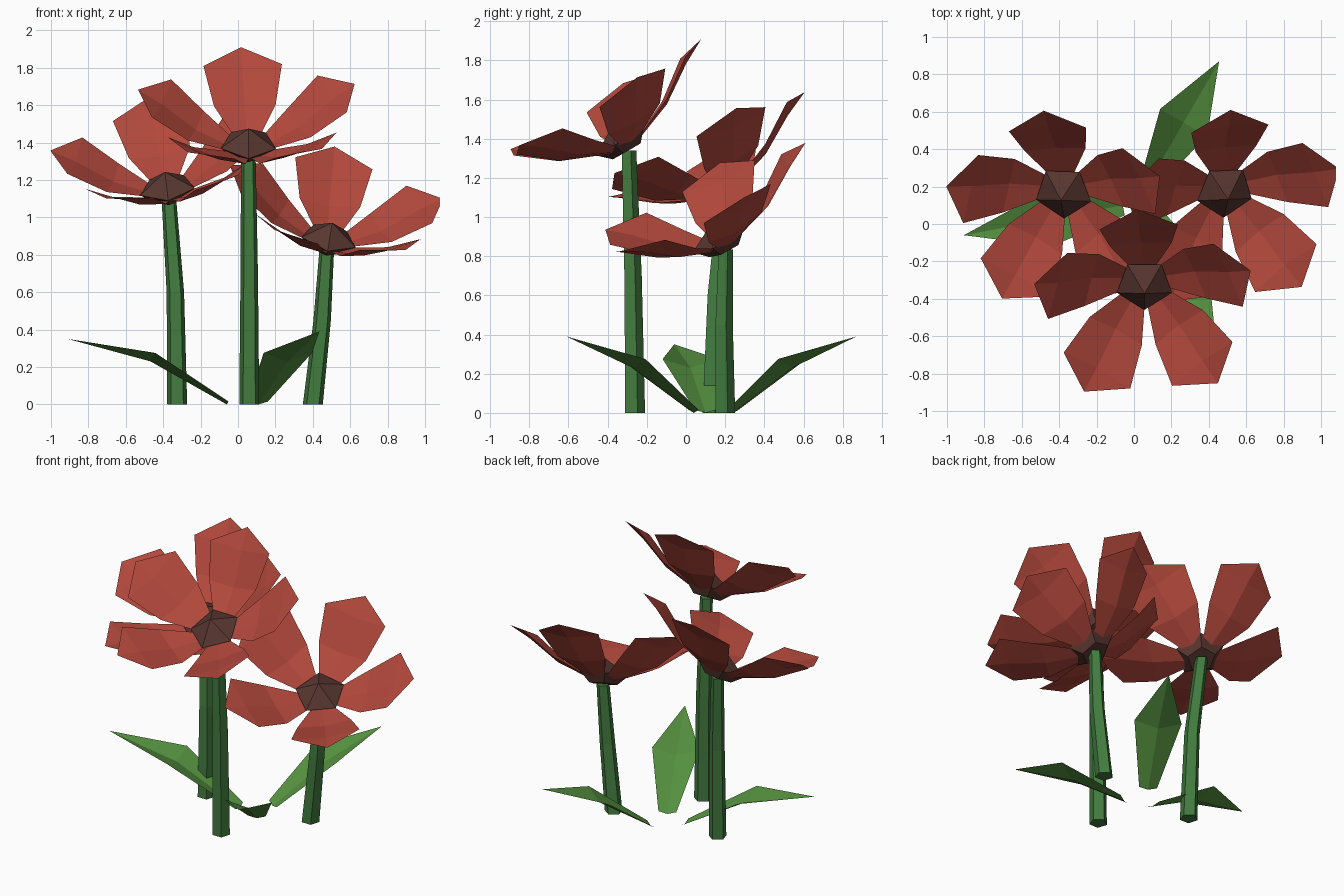
import bpy
from math import radians, cos, sin, pi
from mathutils import Vector, Matrix

if "Cube" in bpy.data.objects:
    bpy.data.objects.remove(bpy.data.objects["Cube"])


def material(name, rgb):
    m = bpy.data.materials.new(name)
    m.diffuse_color = (*rgb, 1)
    m.use_nodes = True
    m.node_tree.nodes["Principled BSDF"].inputs["Base Color"].default_value = m.diffuse_color
    return m


RED = material("petal_red", (0.45, 0.065, 0.045))
BROWN = material("centre_brown", (0.10, 0.038, 0.03))
STEM = material("stem_green", (0.055, 0.20, 0.05))
LEAF = material("leaf_green", (0.09, 0.28, 0.05))


def add_mesh(name, verts, faces, mat):
    me = bpy.data.meshes.new(name)
    me.from_pydata([tuple(v) for v in verts], [], faces)
    me.update()
    me.materials.append(mat)
    ob = bpy.data.objects.new(name, me)
    bpy.context.collection.objects.link(ob)
    return ob


def sheet(rows, tip):
    """Creased sheet: rows of (along, half width, edge height, keel height) ending in a tip."""
    verts, faces = [], []
    for d, w, edge, keel in rows:
        verts += [Vector((d, w, edge)), Vector((d, 0, keel)), Vector((d, -w, edge))]
    for r in range(len(rows) - 1):
        for c in range(2):
            a = 3 * r + c
            faces.append((a, a + 1, a + 4, a + 3)[::-1])
    n = len(verts)
    verts.append(Vector((tip[0], 0, tip[1])))
    faces += [(n - 2, n - 3, n), (n - 1, n - 2, n)]
    return verts, faces


# Petal in flower space: x outward, z along the flower axis
PETAL = sheet([(0.07, 0.05, 0.03, 0.02), (0.29, 0.165, 0.13, 0.105),
               (0.48, 0.21, 0.27, 0.235)], (0.61, 0.305))


def flower(side, base, middle, top, axis, twist):
    # Bent five-sided stem, tapering upwards
    verts, faces = [], []
    for p, r in ((base, 0.056), (middle, 0.049), (top, 0.041)):
        for i in range(5):
            a = radians(90 + 72 * i)
            verts.append(Vector(p) + Vector((r * cos(a), r * sin(a), 0)))
    for r in (0, 5):
        faces += [(r + i, r + (i + 1) % 5, r + 5 + (i + 1) % 5, r + 5 + i) for i in range(5)]
    faces += [(4, 3, 2, 1, 0), (10, 11, 12, 13, 14)]
    add_mesh(side + "_stem", verts, faces, STEM)

    tilt = Vector((0, 0, 1)).rotation_difference(Vector(axis)).to_matrix().to_4x4()
    frame = Matrix.Translation(top) @ tilt

    # Five cupped petals
    for i in range(5):
        m = frame @ Matrix.Rotation(radians(90 + 72 * i + twist), 4, 'Z')
        add_mesh(f"{side}_petal_{i + 1}", [m @ v for v in PETAL[0]], PETAL[1], RED)

    # Pointed pentagonal centre
    ring = [Vector((r * cos(a), r * sin(a), h)) for r, h in ((0.09, 0.0), (0.155, 0.06))
            for a in (radians(54 + 72 * i) for i in range(5))]
    faces = [(i, (i + 1) % 5, 5 + (i + 1) % 5, 5 + i) for i in range(5)]
    faces += [(5 + i, 5 + (i + 1) % 5, 10) for i in range(5)] + [(4, 3, 2, 1, 0)]
    add_mesh(side + "_flower_centre", [frame @ v for v in ring + [Vector((0, 0, 0.155))]],
             faces, BROWN)


flower("left", (-0.325, 0.13, 0), (-0.335, 0.15, 0.6), (-0.37, 0.195, 1.105), (-0.15, -0.5, 1), 5)
flower("middle", (0.06, -0.265, 0), (0.06, -0.275, 0.7), (0.055, -0.295, 1.34), (0.01, -0.58, 1), 4)
flower("right", (0.4, 0.195, 0), (0.45, 0.19, 0.45), (0.475, 0.2, 0.835), (0.21, -0.5, 1), 4)


def leaf(name, base, tip):
    # Folded leaf arching from the ground to a raised point
    base, tip = Vector(base), Vector(tip)
    flat = Vector((tip.x - base.x, tip.y - base.y, 0))
    length, flat = flat.length, flat.normalized()
    verts, faces = sheet([(0, 0.055, 0.015, 0), (0.48 * length, 0.145, 0.275, 0.23)],
                         (length, tip.z))
    across = Vector((-flat.y, flat.x, 0))
    add_mesh(name, [base + flat * v.x + across * v.y + Vector((0, 0, v.z)) for v in verts],
             faces, LEAF)


leaf("left_leaf", (-0.06, 0.1, 0), (-0.91, -0.06, 0.35))
leaf("front_leaf", (0.11, 0.04, 0), (0.435, -0.61, 0.39))
leaf("back_leaf", (0.09, 0.24, 0), (0.455, 0.87, 0.39))
